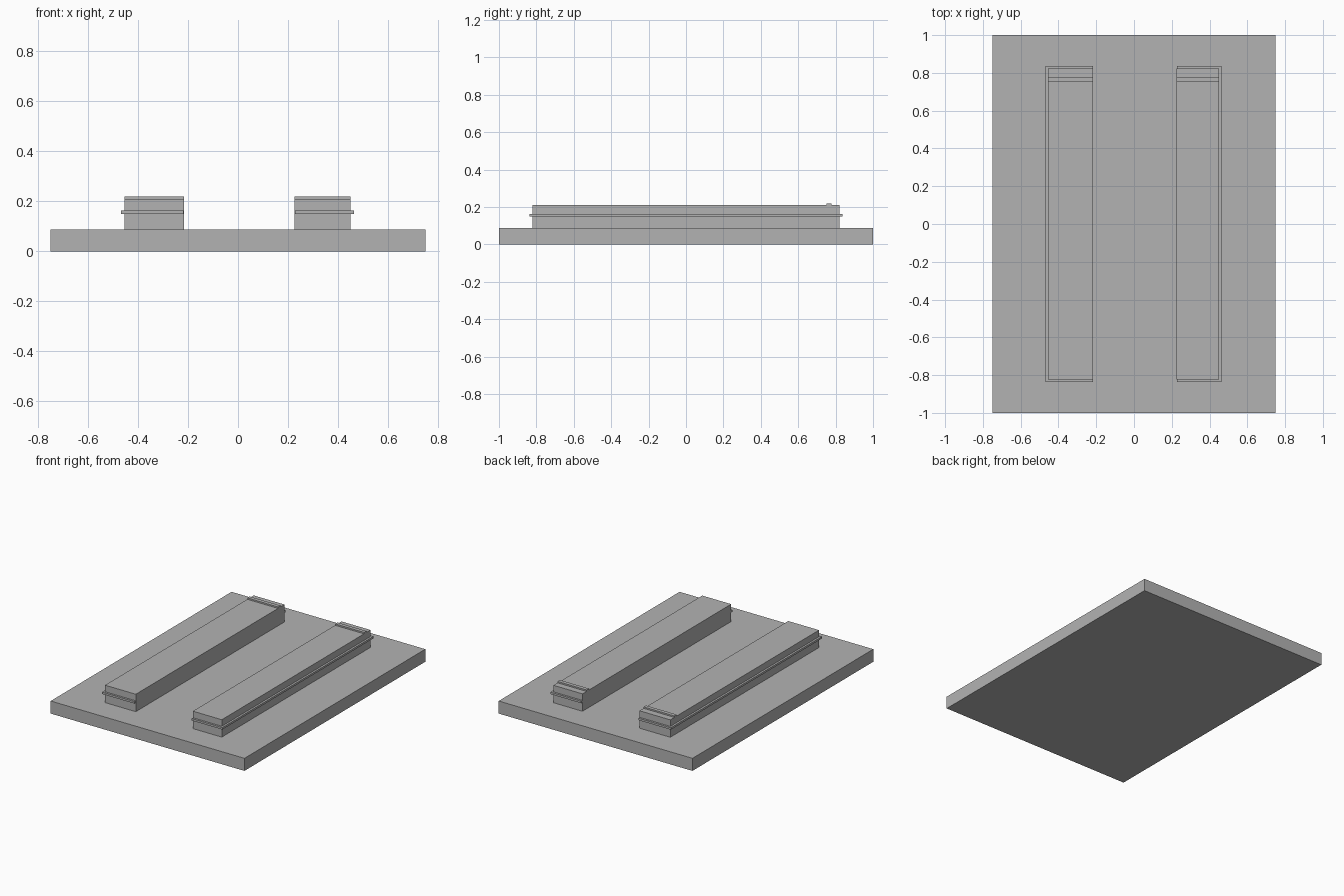
import bpy

cube = bpy.data.objects.get("Cube")
if cube:
    bpy.data.objects.remove(cube, do_unlink=True)

# Single grey finish
grey = bpy.data.materials.new("plain_grey")
grey.use_nodes = True
color = (0.45, 0.45, 0.45, 1)
grey.diffuse_color = color
grey.node_tree.nodes["Principled BSDF"].inputs["Base Color"].default_value = color


def box(name, x, y, z):
    """Box spanning the given (low, high) range on each axis."""
    spans = (x, y, z)
    bpy.ops.mesh.primitive_cube_add(size=1, location=[(a + b) / 2 for a, b in spans])
    obj = bpy.context.object
    obj.name = name
    size = [b - a for a, b in spans]
    for v in obj.data.vertices:
        v.co = [c * s for c, s in zip(v.co, size)]
    obj.data.materials.append(grey)
    return obj


BASE_TOP, BLOCK_TOP = 0.088, 0.21
LIP = 0.014          # how far the rim stands out
INSET = 0.001        # keeps the rim off the flush inner face

# Base slab
box("base_slab", (-0.75, 0.75), (-1, 1), (0, BASE_TOP))

# Two long blocks, each with a rim on the outer side and ends, and a back ridge
for side, sign, inner, outer in (("left", 1, 0.226, 0.45), ("right", -1, 0.216, 0.454)):
    def across(a, b):
        return tuple(sorted((sign * a, sign * b)))

    box(side + "_block", across(inner, outer), (-0.822, 0.822), (BASE_TOP, BLOCK_TOP))
    box(side + "_rim", across(inner + INSET, outer + LIP),
        (-0.836, 0.836), (0.15, 0.164))
    box(side + "_ridge", across(inner, outer), (0.751, 0.777), (BLOCK_TOP, 0.22))
